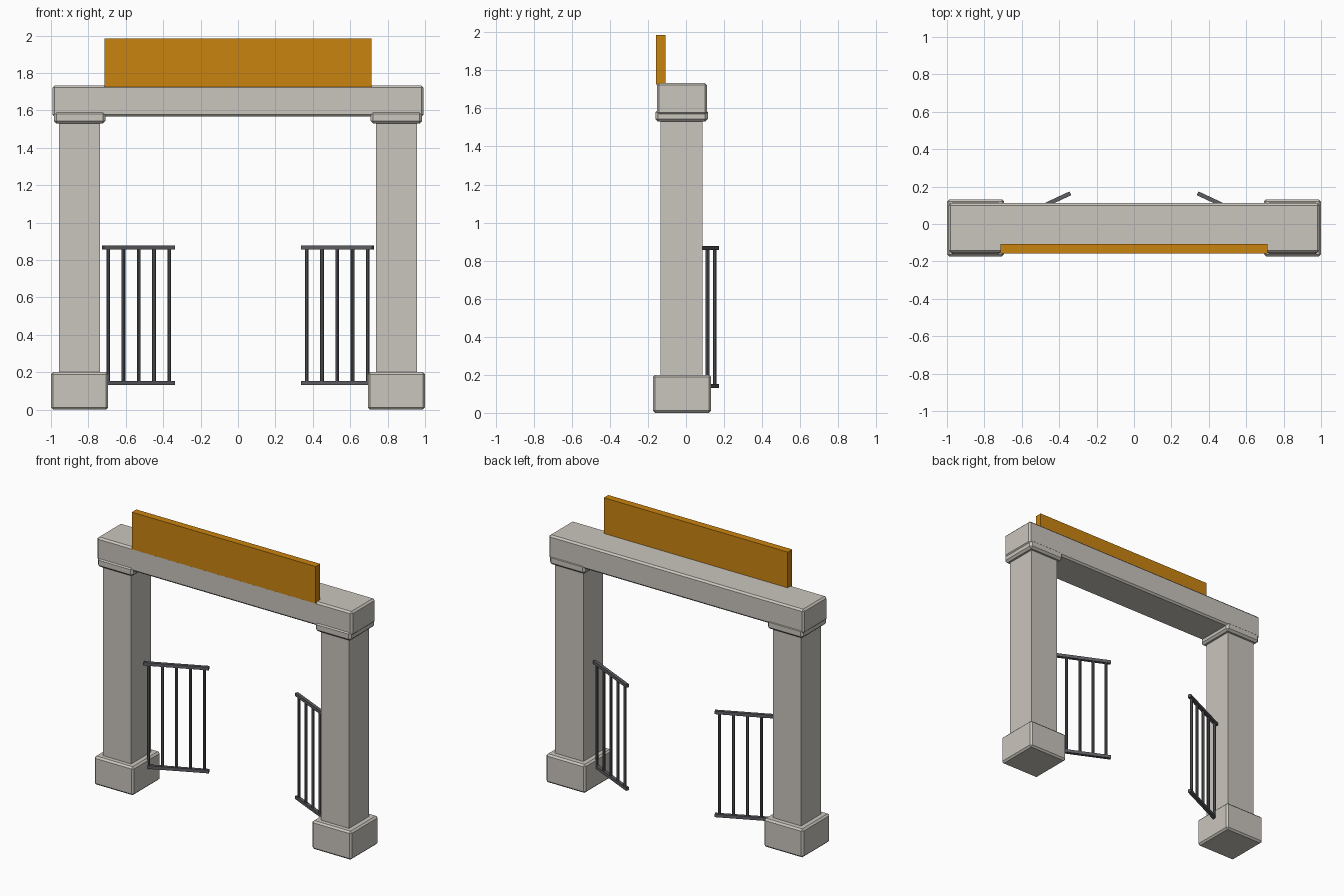
import bpy
import math
from mathutils import Matrix

cube = bpy.data.objects.get("Cube")
if cube:
    bpy.data.objects.remove(cube, do_unlink=True)


def material(name, rgb):
    mat = bpy.data.materials.new(name)
    mat.use_nodes = True
    mat.diffuse_color = (*rgb, 1)
    mat.node_tree.nodes["Principled BSDF"].inputs["Base Color"].default_value = (*rgb, 1)
    return mat


STONE = material("pale stone", (0.59, 0.56, 0.51))
ORANGE = material("orange board", (0.59, 0.23, 0.005))
IRON = material("dark iron", (0.11, 0.11, 0.125))


def finish(name, mat, bevel=0):
    ob = bpy.context.object
    ob.name = ob.data.name = name
    ob.data.materials.append(mat)
    if bevel:
        mod = ob.modifiers.new("Chamfer", 'BEVEL')
        mod.width = bevel
        mod.segments = 1
    return ob


def box(name, center, size, mat, bevel=0):
    bpy.ops.mesh.primitive_cube_add(size=1, location=center)
    ob = bpy.context.object
    ob.data.transform(Matrix.Diagonal((*size, 1)))
    return finish(name, mat, bevel)


# Beam and sign board
box("lintel_beam", (0, -0.021, 1.65), (1.984, 0.264, 0.168), STONE, 0.012)
box("sign_board", (0, -0.133, 1.855), (1.43, 0.05, 0.26), ORANGE)

for side, label in ((1, "left"), (-1, "right")):
    # Pillar with plinth and capital
    x = side * 0.847
    box(label + "_plinth", (x, -0.021, 0.1), (0.306, 0.306, 0.2), STONE, 0.012)
    box(label + "_pillar", (x, -0.023, 0.88), (0.22, 0.22, 1.4), STONE)
    box(label + "_capital", (x, -0.023, 1.562), (0.276, 0.276, 0.064), STONE, 0.014)

    # Half-open gate: two rails and five bars
    angle = math.radians(25)
    cx, cy = side * 0.531, 0.075
    for z, part in ((0.142, "bottom"), (0.866, "top")):
        rail = box(f"{label}_gate_{part}_rail", (cx, cy, z), (0.421, 0.022, 0.022), IRON)
        rail.rotation_euler.z = -side * angle
    for i in range(-2, 3):
        d = i * 0.09
        bpy.ops.mesh.primitive_cylinder_add(
            vertices=8, radius=0.01, depth=0.72,
            location=(cx + side * d * math.cos(angle), cy - d * math.sin(angle), 0.504))
        finish(f"{label}_gate_bar_{i + 3}", IRON)
